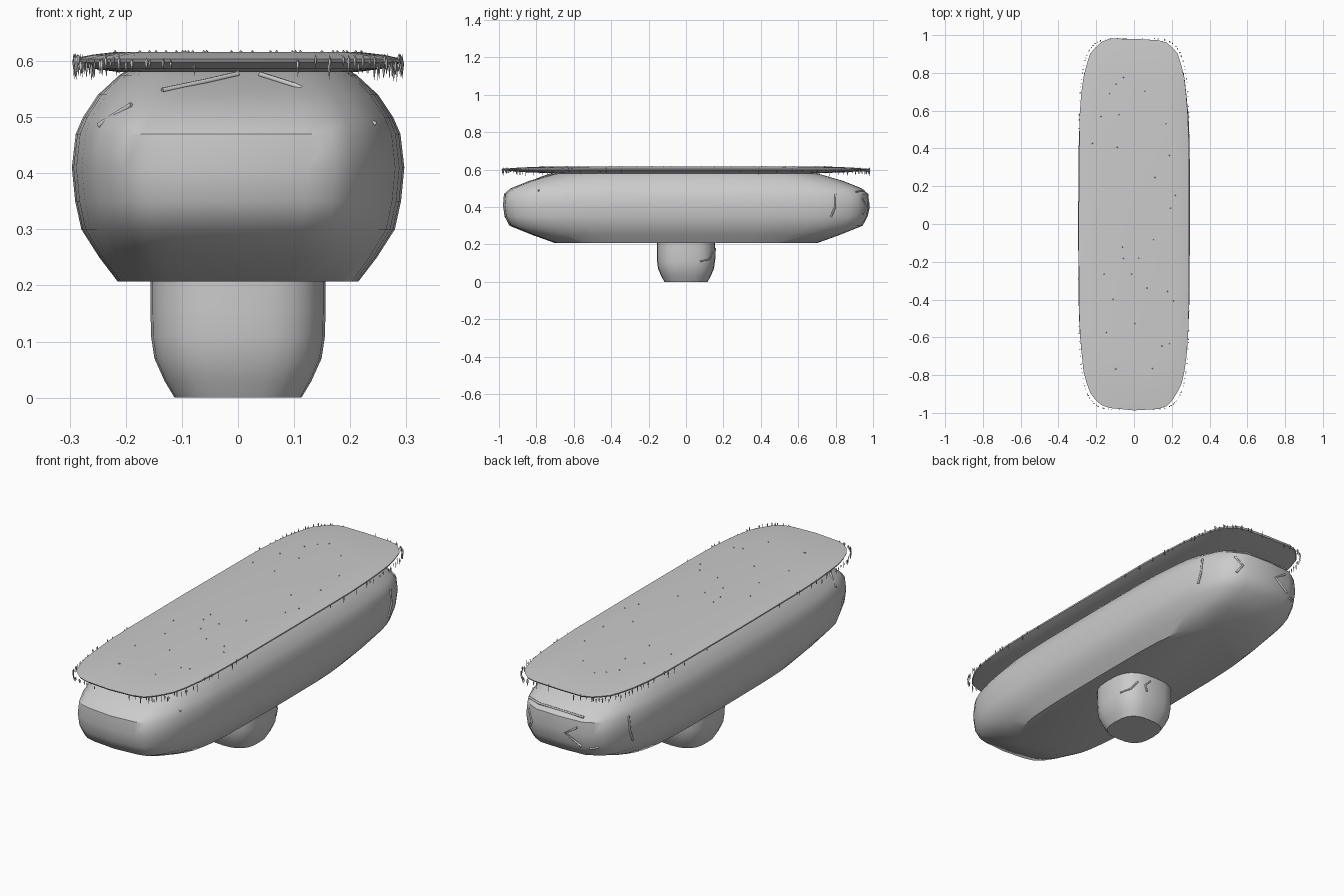
import bpy, bmesh, math, random
from mathutils import Vector
from mathutils.bvhtree import BVHTree

if "Cube" in bpy.data.objects:
    bpy.data.objects.remove(bpy.data.objects["Cube"])

random.seed(7)


def outline(hx, hy, n, t):
    c, s = math.cos(t), math.sin(t)
    return (hx * math.copysign(abs(c) ** (2 / n), c),
            hy * math.copysign(abs(s) ** (2 / n), s))


def finish(bm, name, angle=40):
    bmesh.ops.recalc_face_normals(bm, faces=bm.faces)
    me = bpy.data.meshes.new(name)
    bm.to_mesh(me)
    bm.free()
    ob = bpy.data.objects.new(name, me)
    bpy.context.collection.objects.link(ob)
    bpy.ops.object.select_all(action='DESELECT')
    bpy.context.view_layer.objects.active = ob
    ob.select_set(True)
    bpy.ops.object.shade_smooth_by_angle(angle=math.radians(angle))
    return ob


def loft(name, rings, n, segs, wobble=0.0):
    """Stack rounded-rectangle rings (z, half x, half y); returns a BVH of the surface."""
    bm = bmesh.new()
    jit = [1 - random.random() * wobble for _ in range(segs)]
    loops = []
    for z, hx, hy in rings:
        loop = []
        for i in range(segs):
            x, y = outline(hx, hy, n, 2 * math.pi * i / segs)
            loop.append(bm.verts.new((x * jit[i], y * jit[i], z)))
        loops.append(loop)
    for a, b in zip(loops, loops[1:]):
        for i in range(segs):
            j = (i + 1) % segs
            bm.faces.new((a[i], a[j], b[j], b[i]))
    bm.faces.new(loops[0])
    bm.faces.new(loops[-1])
    bm.normal_update()
    tree = BVHTree.FromBMesh(bm)
    finish(bm, name)
    return tree


# Pedestal
foot = loft("pedestal", [(0, .113, .115), (.03, .131, .132), (.07, .149, .149),
                         (.11, .155, .155), (.16, .156, .156), (.23, .156, .156)], 2.8, 24)
# Long rounded stone body
body = loft("stone_body", [(.207, .215, .70), (.25, .248, .82), (.30, .28, .945),
                           (.35, .291, .972), (.41, .297, .98), (.47, .29, .975),
                           (.50, .277, .94), (.54, .25, .84), (.575, .212, .72),
                           (.585, .195, .66)], 4.3, 40, .012)
# Thin cap slab
loft("cap_slab", [(.58, .21, .70), (.587, .265, .88), (.597, .293, .985), (.604, .294, .99),
                  (.611, .262, .90), (.616, .22, .78)], 4.5, 40, .012)

# Drips hanging around the cap rim
bm = bmesh.new()


def spike(x, y, z, length, r):
    ring = [bm.verts.new((x + r * math.cos(a), y + r * math.sin(a), z - length * .3))
            for a in (k * math.tau / 5 for k in range(5))]
    top, tip = bm.verts.new((x, y, z)), bm.verts.new((x, y, z - length))
    for i in range(5):
        j = (i + 1) % 5
        bm.faces.new((top, ring[i], ring[j]))
        bm.faces.new((tip, ring[j], ring[i]))


for i in range(110):
    t = 2 * math.pi * (i + random.random()) / 110
    x, y = outline(.293, .982, 5.5, t)
    spike(x, y, random.uniform(.598, .614), random.uniform(.02, .04), random.uniform(.002, .004))
# small specks on the cap top
for i in range(30):
    spike(random.uniform(-.22, .22), random.uniform(-.85, .85), .62, .012, .003)
finish(bm, "rim_drips")


# Raised veins following the stone surface
def vein(name, tree, pts, r=.005):
    cu = bpy.data.curves.new(name, 'CURVE')
    cu.dimensions = '3D'
    cu.bevel_depth = r
    cu.bevel_resolution = 1
    cu.use_fill_caps = True
    sp = cu.splines.new('POLY')
    sp.points.add(len(pts) - 1)
    for p, co in zip(sp.points, pts):
        hit = tree.find_nearest(Vector(co))
        p.co = (*(hit[0] + hit[1] * .002), 1)
    bpy.context.collection.objects.link(bpy.data.objects.new(name, cu))


body_veins = [
    [(.04, -.72, .58), (.10, -.78, .56), (.26, -.79, .495)],
    [(0, -.72, .58), (-.06, -.76, .565), (-.135, -.80, .55)],
    [(-.195, -.83, .53), (-.265, -.79, .495)],
    [(.22, .92, .50), (.12, .95, .49), (-.12, .95, .485)],
    [(-.10, .98, .44), (-.04, .98, .40), (-.12, .98, .35)],
    [(.20, .97, .45), (.15, .97, .40), (.19, .97, .36)],
    [(-.16, .97, .33), (-.21, .96, .33)],
    [(-.26, .80, .47), (-.27, .80, .40), (-.28, .78, .34)],
    [(.26, .80, .47), (.27, .80, .40), (.28, .78, .34)],
]
for k, pts in enumerate(body_veins):
    vein(f"body_vein_{k}", body, pts)
vein("pedestal_vein_0", foot, [(.10, .15, .16), (.13, .13, .12), (.155, .08, .11)], .004)
vein("pedestal_vein_1", foot, [(.03, .156, .18), (.06, .156, .15), (.05, .156, .12)], .004)
